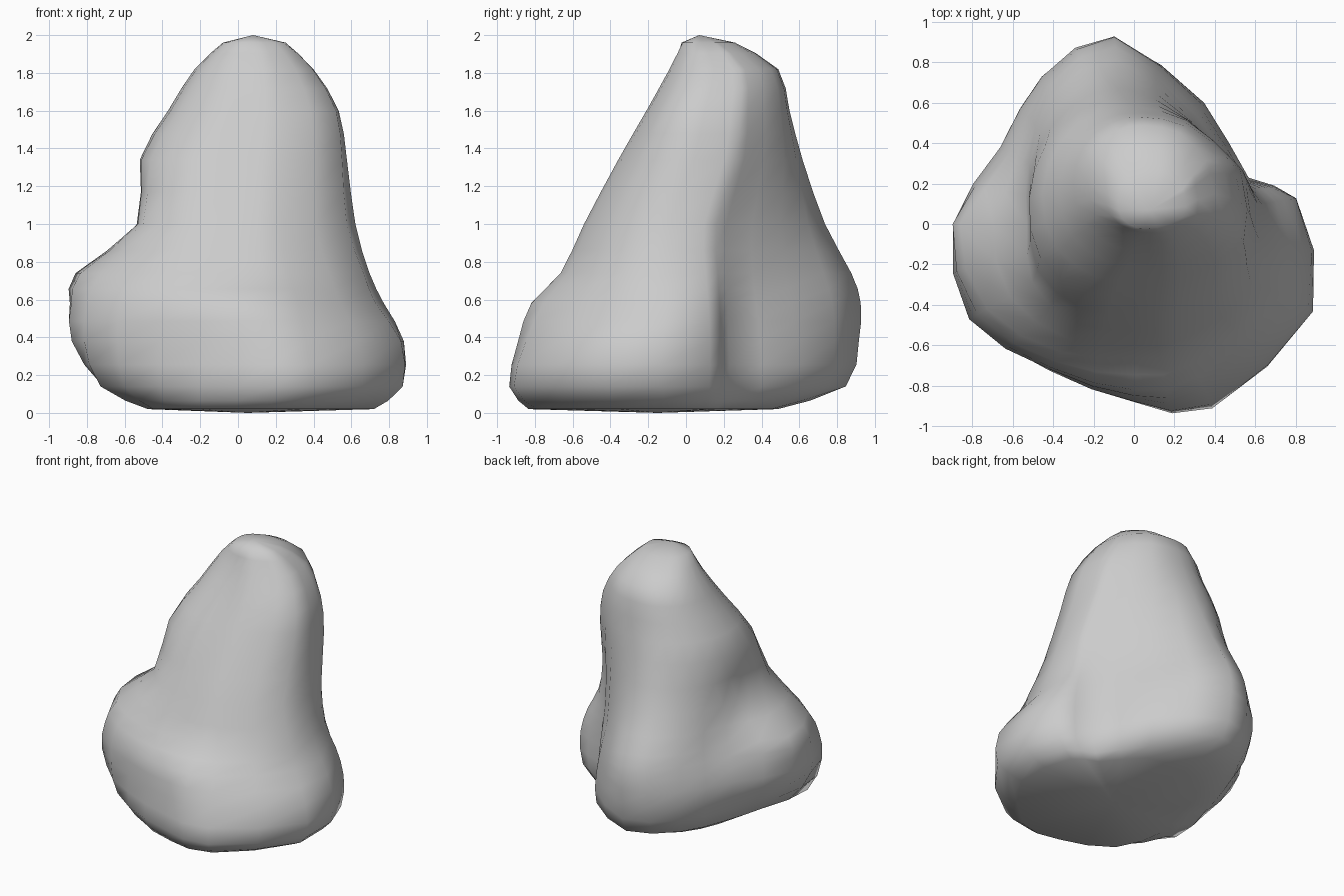
import bpy, bmesh, math
from mathutils import Vector

if "Cube" in bpy.data.objects:
    bpy.data.objects.remove(bpy.data.objects["Cube"])

# Directions (degrees from +x) that follow the corners of the boulder
ANGLES = [9, 22, 60, 96, 122, 150, 180, 210, 240, 270, 293, 334]

# Cross-sections of the boulder: (z, centre x, centre y, radius in each direction)
RINGS = [
    (0.02, 0, 0, [.66, .52, .52, .48, .46, .42, .40, .55, .73, .80, .86, .80]),
    (0.14, 0, 0, [.79, .61, .68, .85, .76, .64, .65, .84, .83, .88, .99, .97]),
    (0.38, 0, 0, [.81, .60, .68, .92, .86, .76, .87, .94, .83, .86, .92, .96]),
    (0.58, 0, 0, [.75, .59, .64, .93, .84, .74, .89, .92, .82, .82, .82, .81]),
    (0.74, 0, 0, [.67, .58, .60, .88, .80, .67, .86, .84, .73, .66, .68, .74]),
    (1.00, 0, 0, [.62, .57, .58, .74, .70, .60, .53, .58, .57, .53, .56, .64]),
    (1.34, .03, .12, [.53, .50, .46, .50, .53, .54, .55, .57, .53, .47, .50, .58]),
    (1.60, .07, .17, [.44, .42, .38, .38, .41, .43, .44, .44, .41, .37, .40, .50]),
    (1.82, .08, .20, [.30, .30, .29, .29, .31, .32, .31, .31, .29, .28, .30, .35]),
    (1.96, .09, .11, [.16] * 3 + [.15] * 2 + [.17] * 3 + [.15] + [.13] * 2 + [.17]),
]


def midpoint(a, b, c, d):
    """Smooth curve point halfway between b and c."""
    return (b + c) * 0.5625 - (a + d) * 0.0625


def ring_points(z, cx, cy, radii):
    pts = [Vector((cx + r * math.cos(math.radians(a)), cy + r * math.sin(math.radians(a)), z))
           for a, r in zip(ANGLES, radii)]
    n = len(pts)
    out = []
    for i in range(n):
        out += [pts[i], midpoint(pts[i - 1], pts[i], pts[(i + 1) % n], pts[(i + 2) % n])]
    return out


# Refine between rings
base = [ring_points(*r) for r in RINGS]
last = len(base) - 1
loops = []
for k in range(last):
    a, b, c, d = base[max(k - 1, 0)], base[k], base[k + 1], base[min(k + 2, last)]
    loops += [b, [midpoint(*q) for q in zip(a, b, c, d)]]
loops.append(base[last])

# Skin the rings and close both ends
bm = bmesh.new()
rows = [[bm.verts.new(p) for p in loop] for loop in loops]
n = len(rows[0])
for low, high in zip(rows, rows[1:]):
    for i in range(n):
        j = (i + 1) % n
        bm.faces.new((low[i], low[j], high[j], high[i]))
bottom = bm.verts.new((0.05, -0.15, 0))
top = bm.verts.new((0.08, 0.07, 2.0))
for i in range(n):
    j = (i + 1) % n
    bm.faces.new((rows[0][j], rows[0][i], bottom))
    bm.faces.new((rows[-1][i], rows[-1][j], top))
bmesh.ops.recalc_face_normals(bm, faces=bm.faces)
for f in bm.faces:
    f.smooth = True

mesh = bpy.data.meshes.new("boulder")
bm.to_mesh(mesh)
bm.free()
boulder = bpy.data.objects.new("boulder", mesh)
bpy.context.collection.objects.link(boulder)
